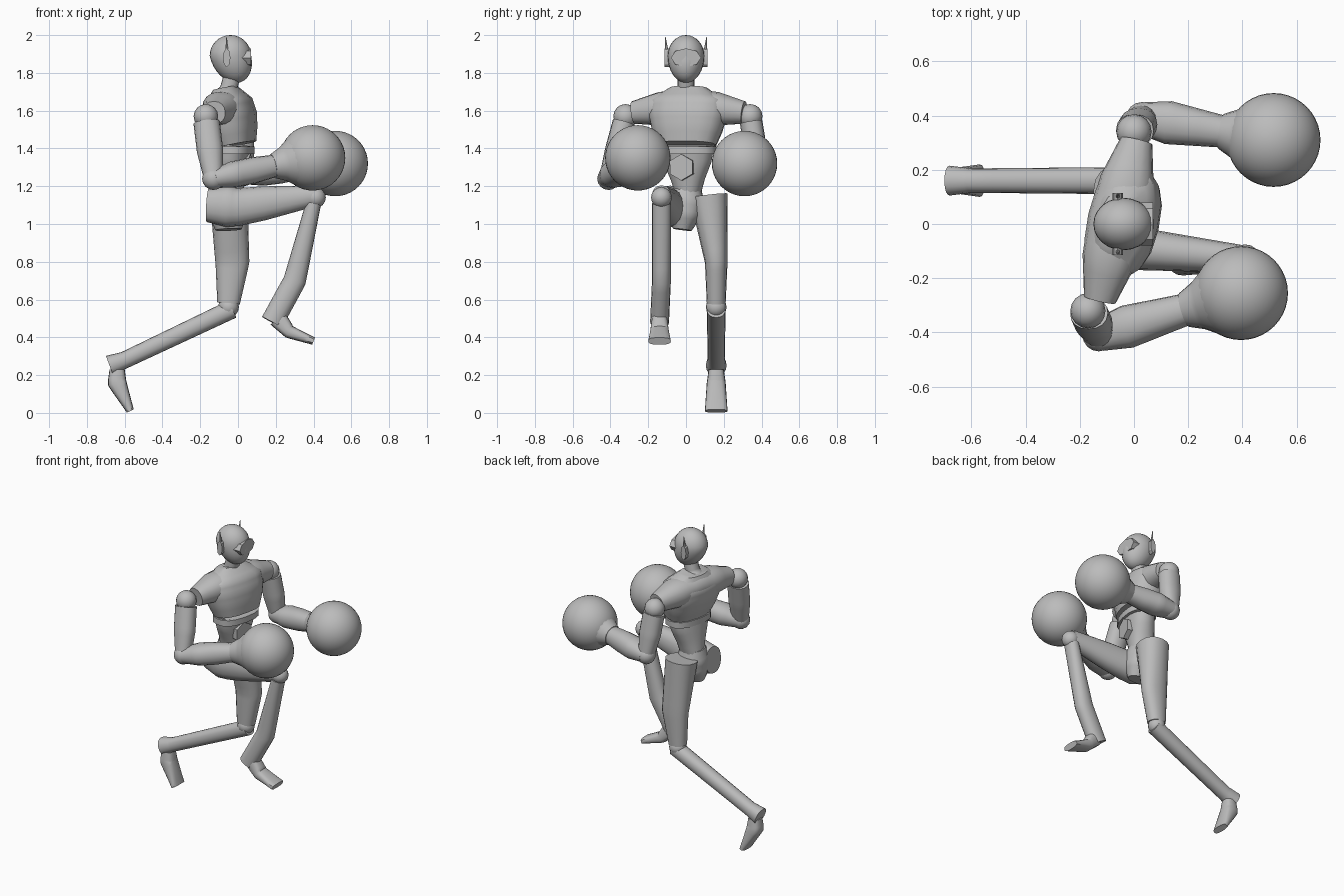
import bpy
import bmesh
import math
from mathutils import Vector

old_cube = bpy.data.objects.get("Cube")
if old_cube:
    bpy.data.objects.remove(old_cube, do_unlink=True)

grey = bpy.data.materials.new("plain_grey")
grey.use_nodes = True
grey.diffuse_color = (.5, .5, .5, 1)
shader = grey.node_tree.nodes["Principled BSDF"]
shader.inputs["Base Color"].default_value = grey.diffuse_color

ACROSS_X, ACROSS_Y = Vector((1, 0, 0)), Vector((0, 1, 0))
TORSO_YAW = math.radians(-13)
RINGS = 12


def finish(name, bm, yaw=0, angle=40):
    """Turn a bmesh into a smooth shaded object with crisp edges."""
    bmesh.ops.recalc_face_normals(bm, faces=bm.faces)
    mesh = bpy.data.meshes.new(name)
    bm.to_mesh(mesh)
    bm.free()
    mesh.materials.append(grey)
    obj = bpy.data.objects.new(name, mesh)
    obj.rotation_euler.z = yaw
    bpy.context.collection.objects.link(obj)
    bpy.ops.object.select_all(action="DESELECT")
    obj.select_set(True)
    bpy.context.view_layer.objects.active = obj
    bpy.ops.object.shade_smooth_by_angle(angle=math.radians(angle))


def sample(values, t):
    """Blend evenly spaced values at a fraction of the way along."""
    place = t * (len(values) - 1)
    index = min(int(place), len(values) - 2)
    blend = place - index
    return values[index] * (1 - blend) + values[index + 1] * blend


def limb(name, path, widths, depths=None, side=ACROSS_Y, yaw=0, sides=16, power=.9):
    """Skin rounded rings along a path, with half widths and half depths blended."""
    bm = bmesh.new()
    path = [Vector(point) for point in path]
    depths = depths or widths
    centres = [sample(path, step / RINGS) for step in range(RINGS + 1)]
    rings = []
    for step, centre in enumerate(centres):
        tangent = centres[min(step + 1, RINGS)] - centres[max(step - 1, 0)]
        tangent.normalize()
        across = (side - tangent * side.dot(tangent)).normalized()
        other = tangent.cross(across)
        width = sample(widths, step / RINGS)
        depth = sample(depths, step / RINGS)
        ring = []
        for corner in range(sides):
            turn = math.tau * corner / sides
            c, s = math.cos(turn), math.sin(turn)
            c = math.copysign(abs(c) ** power, c)
            s = math.copysign(abs(s) ** power, s)
            ring.append(bm.verts.new(centre + across * c * width + other * s * depth))
        rings.append(ring)
    for low, high in zip(rings, rings[1:]):
        for k in range(sides):
            bm.faces.new((low[k - 1], low[k], high[k], high[k - 1]))
    bm.faces.new(rings[0])
    bm.faces.new(rings[-1])
    finish(name, bm, yaw)


def ball(name, centre, radius, segments=16):
    bm = bmesh.new()
    bmesh.ops.create_uvsphere(bm, u_segments=segments, v_segments=segments // 2, radius=radius)
    bmesh.ops.translate(bm, verts=bm.verts, vec=centre)
    finish(name, bm, angle=60)


def plate(name, centre, across, tall, thick, sides, faces_x=True, yaw=0):
    """A regular polygon slab facing along x or y."""
    bm = bmesh.new()
    bmesh.ops.create_cone(bm, cap_ends=True, segments=sides, radius1=1, radius2=1, depth=thick)
    for vert in bm.verts:
        u, v, w = vert.co
        flat = (w, u * across, v * tall) if faces_x else (u * across, w, v * tall)
        vert.co = Vector(centre) + Vector(flat)
    finish(name, bm, yaw, angle=25)


def head(centre, radius):
    """A sphere, narrowed sideways, with the lower half drawn down and forward as a jaw."""
    bm = bmesh.new()
    bmesh.ops.create_uvsphere(bm, u_segments=24, v_segments=16, radius=radius)
    for vert in bm.verts:
        drop = max(0, -vert.co.z / radius)
        vert.co.x += drop * .03
        vert.co.y *= .88
        vert.co.z *= 1.3 if drop else 1
    bmesh.ops.translate(bm, verts=bm.verts, vec=centre)
    finish("head", bm)


# Head, neck and visor
head((-.04, 0, 1.89), .11)
limb("neck", [(-.06, 0, 1.68), (-.03, 0, 1.79)], (.07, .045, .045, .045))
plate("visor", (.04, 0, 1.88), across=.08, tall=.05, thick=.06, sides=8)

# Ear pads with thin aerials
for label, s in (("left", 1), ("right", -1)):
    plate(label + "_ear_pad", (-.06, s * .1, 1.88), .02, .05, .03, sides=8, faces_x=False)
    limb(label + "_aerial", [(-.06, s * .1, 1.9), (-.06, s * .11, 1.99)], (.01, .002), sides=6)

# Torso, turned a little at the shoulders
limb("chest", [(-.01, 0, 1.42), (-.07, 0, 1.72)], (.16, .19, .21, .21, .1),
     (.1, .12, .13, .12, .06), yaw=TORSO_YAW, power=.8)
limb("shoulder_yoke", [(-.06, -.3, 1.59), (-.06, 0, 1.63), (-.06, .3, 1.59)],
     (.06, .1, .11, .1, .06), (.06, .09, .08, .09, .06), side=ACROSS_X, yaw=TORSO_YAW)
limb("waist_band", [(-.02, 0, 1.37), (-.02, 0, 1.41)], (.16, .16), (.1, .1),
     yaw=TORSO_YAW, power=.8)
limb("abdomen", [(-.06, 0, 1.14), (-.02, 0, 1.42)], (.06, .09, .13, .15), (.08, .09),
     yaw=TORSO_YAW)
limb("pelvis", [(-.05, -.02, .97), (-.06, .01, 1.2)], (.05, .09, .1, .07), (.07, .1, .1, .08))
plate("belt_buckle", (.05, -.01, 1.3), across=.07, tall=.07, thick=.04, sides=6, yaw=TORSO_YAW)


# Arms with round gloves
def arm(label, shoulder, elbow, glove):
    shoulder, elbow, glove = Vector(shoulder), Vector(elbow), Vector(glove)
    wrist = elbow.lerp(glove, .6)
    ball(label + "_shoulder", shoulder, .065)
    limb(label + "_upper_arm", [shoulder.lerp(elbow, .1), elbow], (.06, .06, .05), (.07, .07, .05))
    ball(label + "_elbow", elbow, .06)
    limb(label + "_forearm", [elbow, wrist], (.06, .08, .07, .06), (.05, .07, .07, .06))
    limb(label + "_glove_cuff", [wrist, elbow.lerp(glove, .8)], (.065, .09, .13), power=1)
    ball(label + "_glove", glove, .173, segments=40)


arm("right", (-.17, -.32, 1.57), (-.13, -.41, 1.24), (.395, -.255, 1.35))
arm("left", (0, .34, 1.57), (.03, .39, 1.26), (.515, .31, 1.32))

# Raised leg
limb("raised_thigh", [(-.16, -.07, 1.1), (0, -.09, 1.09), (.41, -.13, 1.15)],
     (.07, .09, .07, .05), (.09, .11, .09, .055))
ball("raised_knee", (.41, -.13, 1.14), .055)
limb("raised_shin", [(.4, -.13, 1.11), (.3, -.13, .7), (.18, -.14, .48)], (.05, .05), (.04, .06, .06))
limb("raised_foot", [(.21, -.14, .5), (.27, -.14, .43), (.4, -.14, .38)],
     (.04, .06), (.05, .02), power=.7)

# Trailing leg
limb("trailing_thigh", [(-.05, .12, 1.15), (-.03, .16, .8), (-.05, .16, .58)],
     (.1, .06, .05), (.1, .09, .06))
ball("trailing_knee", (-.05, .16, .56), .055)
limb("trailing_shin", [(-.03, .16, .55), (-.6, .16, .28), (-.68, .16, .25)], (.05, .045, .055))
limb("trailing_foot", [(-.64, .16, .23), (-.64, .16, .16), (-.57, .16, .01)],
     (.04, .06), (.04, .05, .02), power=.7)
